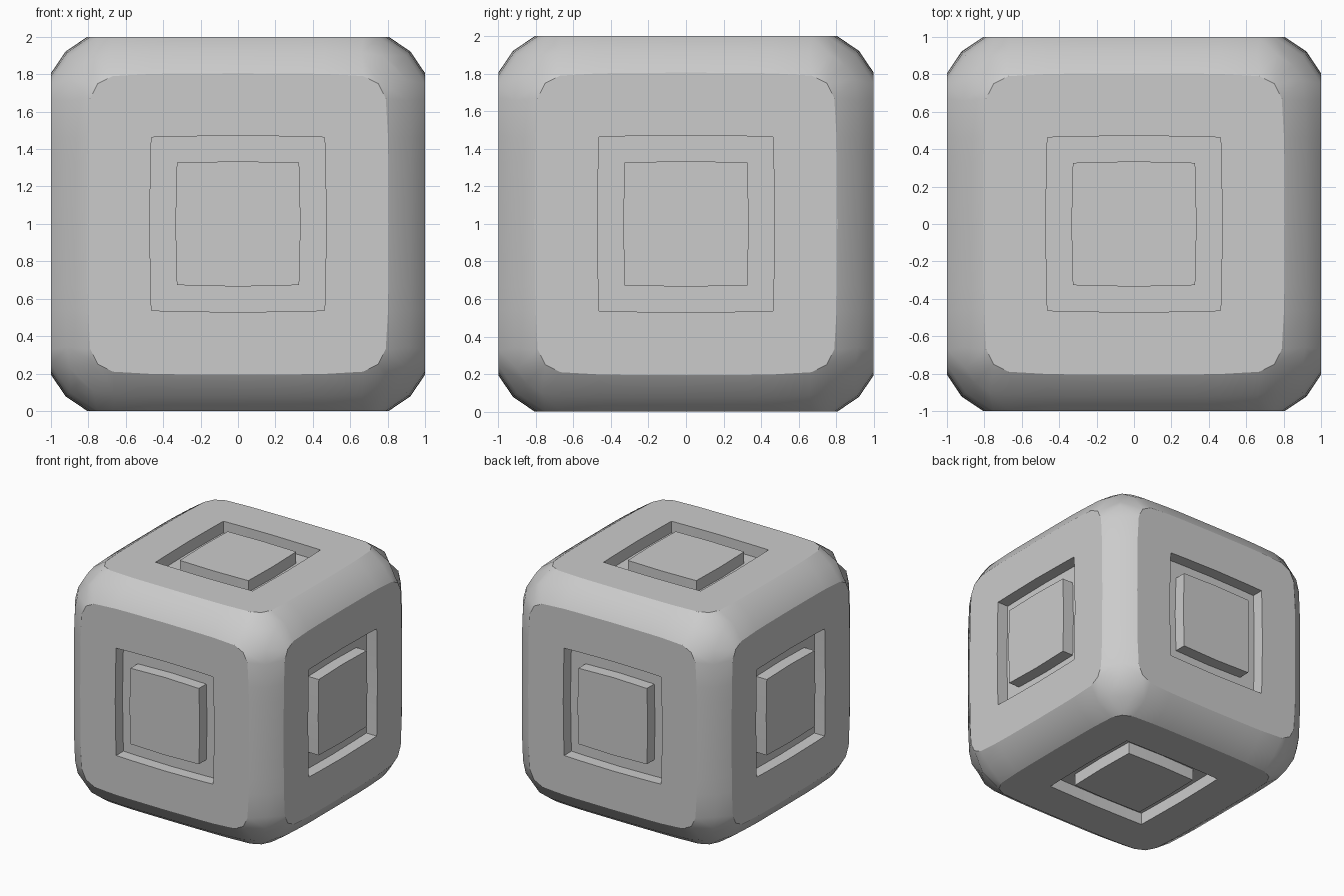
import bpy, bmesh, math
from mathutils import Vector

if "Cube" in bpy.data.objects:
    bpy.data.objects.remove(bpy.data.objects["Cube"])

DEPTH = 0.1            # groove depth
# Slightly bowed grid lines of one face quadrant: LINE[i][j] is the offset of line i at cross line j
LINE = [
    [0.0] * 5,
    [0.335, 0.327, 0.327, 0.327, 0.327],     # plateau edge
    [0.472, 0.467, 0.463, 0.463, 0.463],     # groove outer edge
    [0.67, 0.67, 0.67, 0.65, 0.67],
    [0.806, 0.804, 0.802, 0.79, 0.75],       # flat panel border
]
EDGE_IN = [0.922, 0.922, 0.92, 0.915, 0.9]   # middle of the rounded edge
EDGE_AT = [0.0, 0.33, 0.46, 0.66, 0.77]


def quadrant(i, j):
    if i == 5 and j == 5:
        return 0.848, 0.848, 0.848
    if i == 5:
        return EDGE_IN[j], EDGE_AT[j], EDGE_IN[j]
    if j == 5:
        return EDGE_AT[i], EDGE_IN[i], EDGE_IN[i]
    return LINE[i][j], LINE[j][i], 1.0


bm = bmesh.new()
grooves = []

# Six identical sides of the rounded cube
for axis in range(3):
    for side in (-1, 1):
        grid = {}
        for i in range(-5, 6):
            for j in range(-5, 6):
                u, v, n = quadrant(abs(i), abs(j))
                co = Vector((0, 0, 0))
                co[axis] = side * n
                co[(axis + 1) % 3] = math.copysign(u, i)
                co[(axis + 2) % 3] = math.copysign(v, j)
                grid[i, j] = bm.verts.new(co)
        ring = []
        for i in range(-5, 5):
            for j in range(-5, 5):
                corners = [grid[i, j], grid[i + 1, j], grid[i + 1, j + 1], grid[i, j + 1]]
                face = bm.faces.new(corners if side > 0 else corners[::-1])
                if max(abs(i + 0.5), abs(j + 0.5)) == 1.5:
                    ring.append(face)
        inward = Vector((0, 0, 0))
        inward[axis] = -side * DEPTH
        grooves.append((ring, inward))

# Sink the square groove around each plateau
for ring, inward in grooves:
    result = bmesh.ops.extrude_face_region(bm, geom=ring)
    moved = [g for g in result["geom"] if isinstance(g, bmesh.types.BMVert)]
    bmesh.ops.translate(bm, verts=moved, vec=inward)
    old = [f for f in ring if f.is_valid]
    bmesh.ops.delete(bm, geom=old, context='FACES')

bmesh.ops.remove_doubles(bm, verts=bm.verts[:], dist=0.0005)
bmesh.ops.recalc_face_normals(bm, faces=bm.faces[:])
bmesh.ops.translate(bm, verts=bm.verts[:], vec=(0, 0, 1))

mesh = bpy.data.meshes.new("rounded_cube")
bm.to_mesh(mesh)
bm.free()
cube = bpy.data.objects.new("rounded_cube", mesh)
bpy.context.collection.objects.link(cube)
bpy.context.view_layer.objects.active = cube
cube.select_set(True)
bpy.ops.object.shade_smooth_by_angle(angle=math.radians(30))
